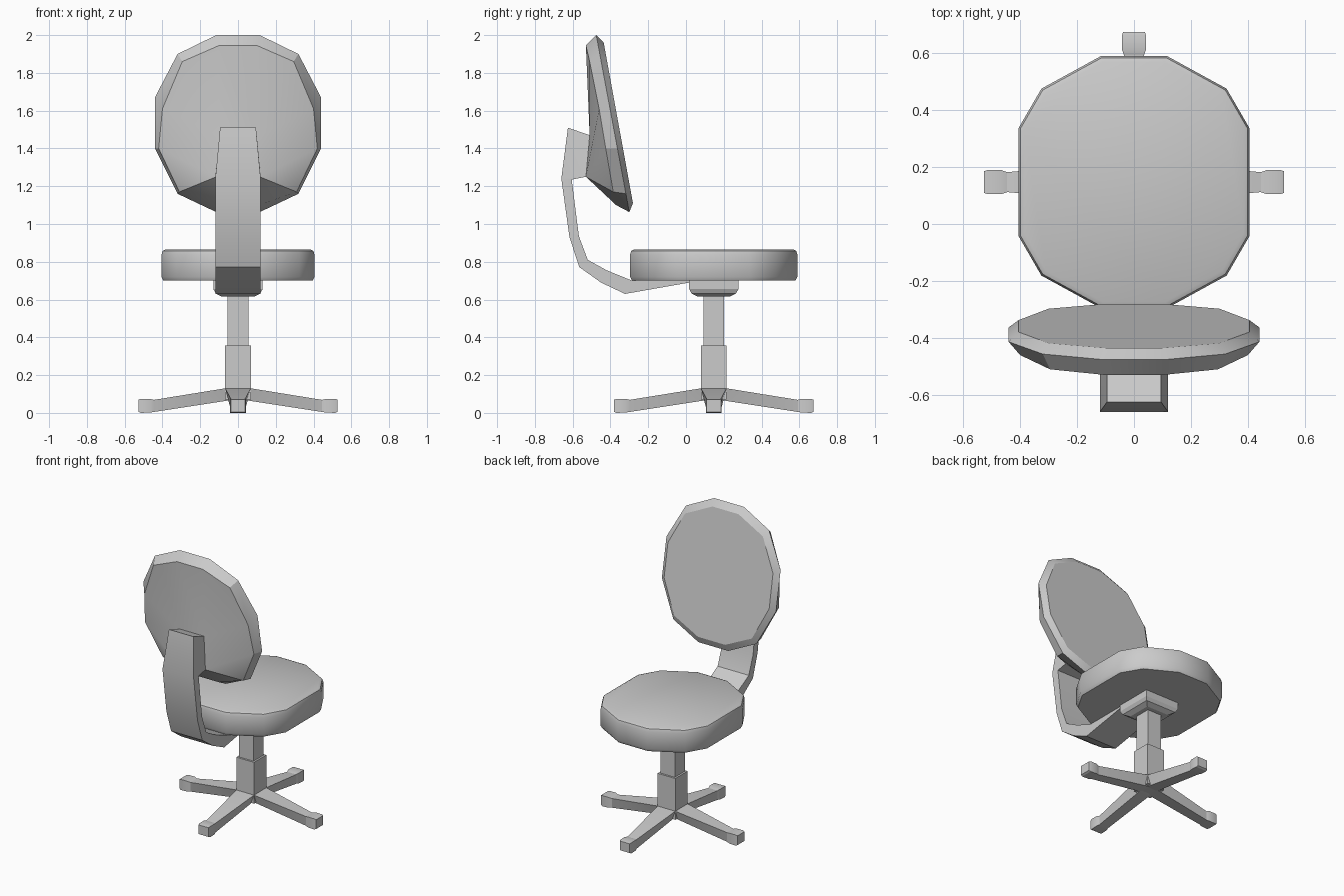
import bpy, bmesh, math
from mathutils import Vector, Matrix

if "Cube" in bpy.data.objects:
    bpy.data.objects.remove(bpy.data.objects["Cube"])

CY = 0.147  # pedestal and seat axis


def loft(name, rings, angle=20):
    """Join equal-length rings with faces, cap both ends, weld duplicates."""
    bm = bmesh.new()
    vs = [[bm.verts.new(p) for p in r] for r in rings]
    n = len(rings[0])
    for a, b in zip(vs, vs[1:]):
        for i in range(n):
            j = (i + 1) % n
            bm.faces.new((a[i], a[j], b[j], b[i]))
    bm.faces.new(vs[0])
    bm.faces.new(vs[-1])
    bmesh.ops.remove_doubles(bm, verts=bm.verts, dist=0.0005)
    bmesh.ops.recalc_face_normals(bm, faces=bm.faces)
    me = bpy.data.meshes.new(name)
    bm.to_mesh(me)
    bm.free()
    ob = bpy.data.objects.new(name, me)
    bpy.context.collection.objects.link(ob)
    bpy.ops.object.select_all(action='DESELECT')
    ob.select_set(True)
    bpy.context.view_layer.objects.active = ob
    bpy.ops.object.shade_smooth_by_angle(angle=math.radians(angle))
    return ob


def mirrored(half):
    return half + [(-x, y, z) for x, y, z in reversed(half)]


def square(h, z):
    return [(sx * h, CY + sy * h, z) for sx, sy in ((1, 1), (-1, 1), (-1, -1), (1, -1))]


# Seat: twelve-sided cushion with softened rims
outline = [(.115, .443), (.325, .328), (.405, .19), (.405, -.19), (.325, -.328), (.115, -.443)]
loft("seat", [mirrored([(x * s, CY + y * s, z) for x, y in outline])
              for s, z in ((.975, .70), (1, .72), (1, .838), (.985, .858), (.95, .865))], 38)

# Backrest: tilted twelve-sided shell with a ridge at the rear for the arm
front = [(.10, 1.96), (.30, 1.865), (.405, 1.65), (.405, 1.42), (.30, 1.20), (.105, 1.11)]
rim = [(.115, 2.0), (.32, 1.9), (.44, 1.67), (.44, 1.40), (.32, 1.16), (.115, 1.063)]
rear = [(.10, -.53, 1.945), (.295, -.51, 1.86), (.40, -.46, 1.61),
        (.42, -.425, 1.40), (.31, -.385, 1.17), (.11, -.37, 1.10)]
ridge = [(.10, -.51, 1.465)] * 3 + [(.115, -.53, 1.25)] * 3
loft("backrest", [
    mirrored([(x, -.28 - .182 * (z - 1.105), z) for x, z in front]),
    mirrored([(x, -.30 - .187 * (z - 1.063), z) for x, z in rim]),
    mirrored(rear), mirrored(ridge)], 25)

# Back arm: bent bar running from the backrest to under the seat
sections = [  # outer y, z, inner y, z, half width
    (-.625, 1.51, -.51, 1.47, .095), (-.66, 1.24, -.53, 1.25, .12),
    (-.66, 1.24, -.605, 1.235, .12), (-.617, .93, -.567, .935, .12),
    (-.565, .772, -.52, .81, .12), (-.45, .69, -.42, .755, .12),
    (-.323, .63, -.29, .702, .12), (.03, .692, .03, .705, .12)]
loft("back_arm", [[(-w, a, b), (w, a, b), (w, c, d), (-w, c, d)]
                  for a, b, c, d, w in sections])

# Mounting block and telescopic column
loft("seat_mount", [square(h, z) for h, z in ((.085, .615), (.118, .632), (.13, .655), (.13, .705))])
loft("column_upper", [square(.055, z) for z in (.35, .62)])
loft("column_lower", [square(.068, z) for z in (.07, .358)])

# Four legs with flat feet
leg = [  # radius, bottom z, top z, half width
    (.0, .075, .13, .068), (.068, .063, .13, .068), (.445, .005, .069, .035),
    (.465, .002, .074, .042), (.515, .0, .074, .042), (.527, .006, .07, .038)]
for i in range(4):
    rot = Matrix.Rotation(i * math.pi / 2, 3, 'Z')
    # taper the underside so each leg has a wedge cross-section at the hub
    rings = [[rot @ Vector(p) + Vector((0, CY, 0)) for p in
              ((r, -min(w, .042), b), (r, min(w, .042), b), (r, w, t), (r, -w, t))]
             for r, b, t, w in leg]
    loft("leg_%d" % (i + 1), rings)
